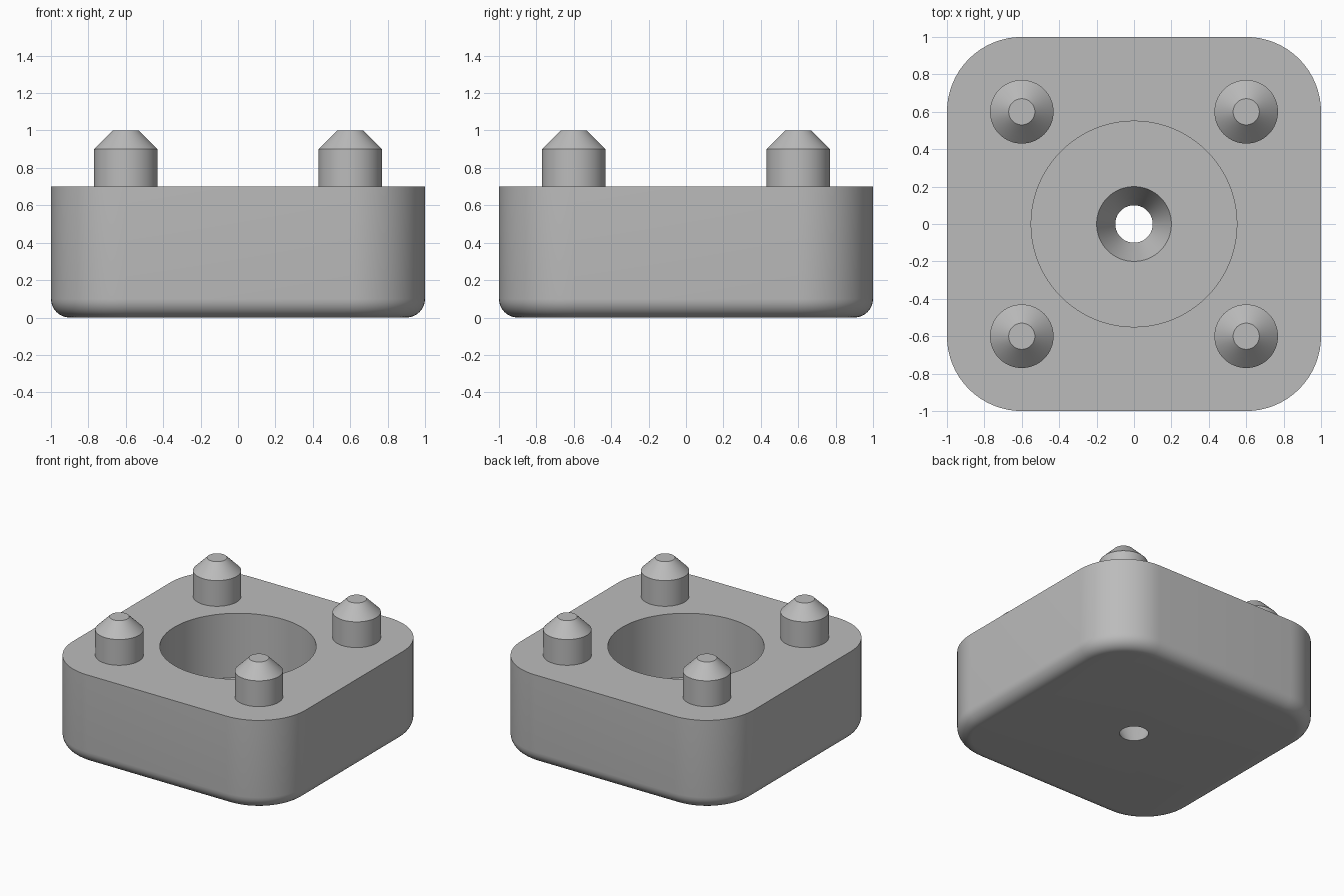
import bpy, bmesh, math

if "Cube" in bpy.data.objects:
    bpy.data.objects.remove(bpy.data.objects["Cube"], do_unlink=True)

grey = bpy.data.materials.new("plain grey")
grey.use_nodes = True
colour = (0.5, 0.5, 0.5, 1)
grey.diffuse_color = colour
grey.node_tree.nodes["Principled BSDF"].inputs["Base Color"].default_value = colour


def finish(name, bm):
    bmesh.ops.recalc_face_normals(bm, faces=bm.faces)
    mesh = bpy.data.meshes.new(name)
    bm.to_mesh(mesh)
    bm.free()
    mesh.materials.append(grey)
    obj = bpy.data.objects.new(name, mesh)
    bpy.context.collection.objects.link(obj)
    return obj


def smooth(obj):
    bpy.ops.object.select_all(action='DESELECT')
    obj.select_set(True)
    bpy.context.view_layer.objects.active = obj
    bpy.ops.object.shade_smooth_by_angle(angle=math.radians(25))


def turned(name, profile, centre=(0, 0), sides=64):
    """Closed solid of revolution from (radius, z) points."""
    bm = bmesh.new()
    rings = []
    for r, z in profile:
        angles = [math.tau * i / sides for i in range(sides)]
        rings.append([bm.verts.new((centre[0] + r * math.cos(a),
                                    centre[1] + r * math.sin(a), z)) for a in angles])
    for low, high in zip(rings, rings[1:]):
        for i in range(sides):
            j = (i + 1) % sides
            bm.faces.new((low[i], low[j], high[j], high[i]))
    bm.faces.new(rings[0])
    bm.faces.new(rings[-1])
    return finish(name, bm)


# Block: rounded upright corners, then a rounded bottom rim
top, corner, rim = 0.7, 0.4, 0.1
bm = bmesh.new()
bmesh.ops.create_cube(bm, size=2)
for v in bm.verts:
    v.co.z = top if v.co.z > 0 else 0
upright = [e for e in bm.edges if abs(e.verts[0].co.z - e.verts[1].co.z) > 0.1]
bmesh.ops.bevel(bm, geom=upright, offset=corner, segments=16, profile=0.5, affect='EDGES')
lower = [e for e in bm.edges if all(v.co.z < 0.01 for v in e.verts)]
bmesh.ops.bevel(bm, geom=lower, offset=rim, segments=8, profile=0.5, affect='EDGES')
block = finish("block", bm)

# Round pocket with a tapered drain hole through its floor
for name, profile in (("pocket_cutter", [(0.55, 0.2), (0.55, 0.9)]),
                      ("hole_cutter", [(0.05, -0.1), (0.25, 0.3)])):
    cutter = turned(name, profile, sides=96)
    cutter.hide_render = True
    cut = block.modifiers.new(name, 'BOOLEAN')
    cut.operation = 'DIFFERENCE'
    cut.solver = 'EXACT'
    cut.object = cutter
    bpy.context.view_layer.objects.active = block
    bpy.ops.object.modifier_apply(modifier=cut.name)
    bpy.data.objects.remove(cutter, do_unlink=True)
smooth(block)

# Four chamfered locating pins
for side, x in (("left", 0.6), ("right", -0.6)):
    for end, y in (("front", -0.6), ("back", 0.6)):
        pin = turned(f"{end}_{side}_pin",
                     [(0.17, top - 0.02), (0.17, 0.9), (0.07, 1.0)], (x, y))
        smooth(pin)
